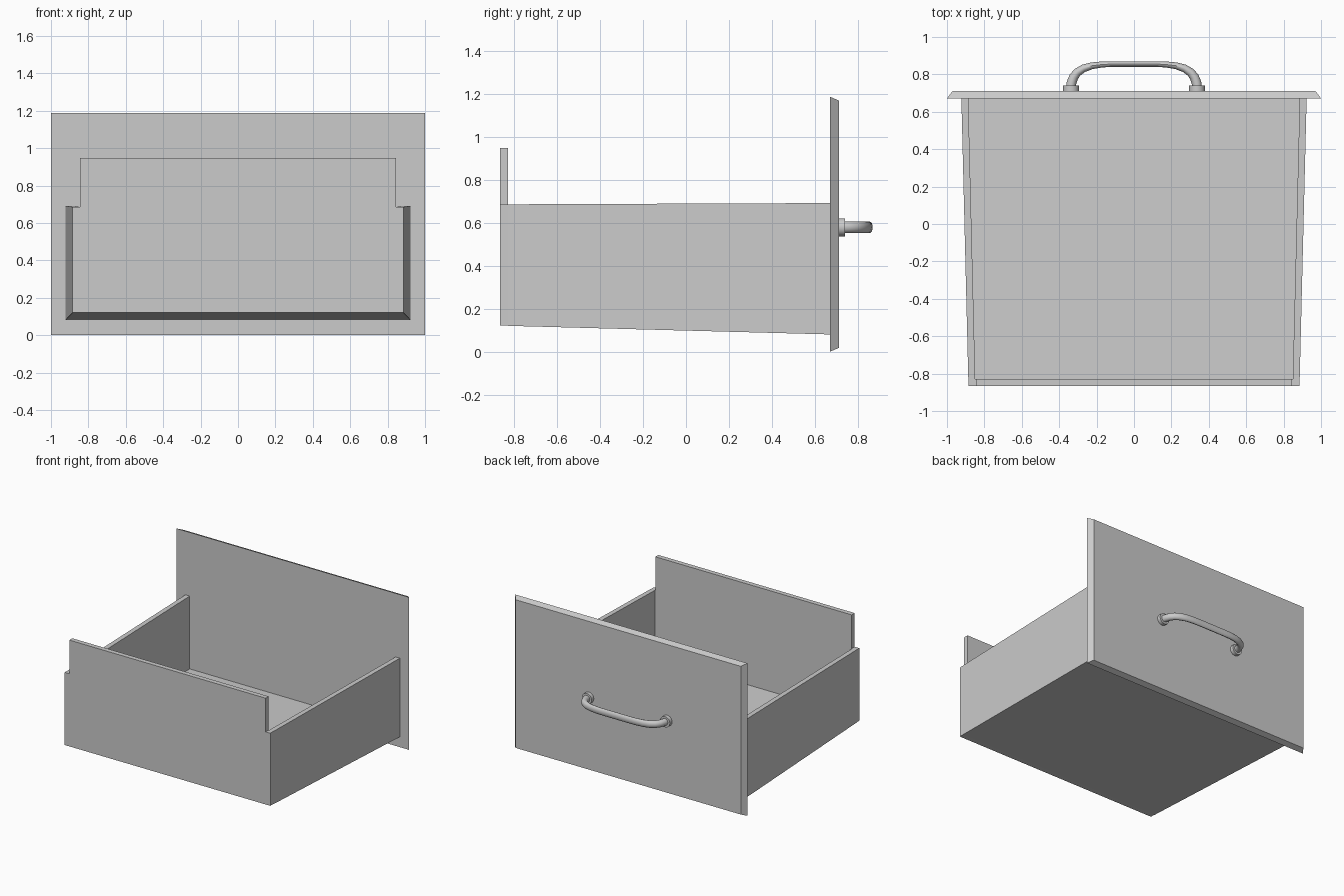
import bpy, bmesh
from math import cos, sin, pi
from mathutils import Vector

if "Cube" in bpy.data.objects:
    bpy.data.objects.remove(bpy.data.objects["Cube"])


def make_object(name, bm):
    bmesh.ops.recalc_face_normals(bm, faces=bm.faces)
    mesh = bpy.data.meshes.new(name)
    bm.to_mesh(mesh)
    bm.free()
    obj = bpy.data.objects.new(name, mesh)
    bpy.context.collection.objects.link(obj)
    return obj


def loft(name, rings):
    """Skin equal-length closed rings and cap both ends."""
    bm = bmesh.new()
    loops = [[bm.verts.new(p) for p in ring] for ring in rings]
    n = len(loops[0])
    for a, b in zip(loops, loops[1:]):
        for i in range(n):
            bm.faces.new((a[i], a[(i + 1) % n], b[(i + 1) % n], b[i]))
    bm.faces.new(loops[0])
    bm.faces.new(loops[-1])
    return make_object(name, bm)


def rect(x0, x1, z0, z1, y):
    return [(x0, y, z0), (x1, y, z0), (x1, y, z1), (x0, y, z1)]


BACK, INNER, FACE, OUTER = -0.867, -0.83, 0.672, 0.712
WALL = 0.037


def taper(y):
    """Half width, underside and rim height of the box at depth y."""
    t = (y - BACK) / (FACE - BACK)
    return 0.885 + 0.038 * t, 0.121 - 0.041 * t, 0.686 + 0.006 * t


# Face panel with chamfered outer edges
loft("face_panel", [rect(-1, 1, 0, 1.187, FACE),
                    rect(-0.97, 0.97, 0.017, 1.17, OUTER)])

# Tapered side walls
for side, label in ((-1, "left"), (1, "right")):
    rings = []
    for y in (INNER, FACE):
        w, low, rim = taper(y)
        rings.append(rect(side * (w - WALL), side * w, low, rim, y))
    loft(label + "_side", rings)

# Sloping floor between the side walls
rings = []
for y in (INNER, FACE):
    w, low, rim = taper(y)
    rings.append(rect(-w + WALL, w - WALL, low, low + 0.045, y))
loft("floor", rings)

# Stepped back board, narrower above the rim
outline = [(0.885, 0.121), (0.885, 0.686), (0.845, 0.686), (0.845, 0.948)]
outline += [(-x, z) for x, z in reversed(outline)]
loft("back_board", [[(x, y, z) for x, z in outline] for y in (BACK, INNER)])

# Bow handle: oval section that flattens towards the middle
HZ = 0.579
half = [(-0.337, 0.735, 0.026), (-0.334, 0.755, 0.026), (-0.323, 0.785, 0.025),
        (-0.303, 0.811, 0.023), (-0.270, 0.832, 0.021), (-0.225, 0.846, 0.018),
        (-0.170, 0.853, 0.016), (-0.120, 0.855, 0.015)]
path = half + [(-x, y, r) for x, y, r in reversed(half)]
rings = []
for i, (x, y, r) in enumerate(path):
    a, b = path[max(i - 1, 0)], path[min(i + 1, len(path) - 1)]
    d = Vector((b[0] - a[0], b[1] - a[1])).normalized()
    if i in (0, len(path) - 1):
        d = Vector((0, 1 if i == 0 else -1))
    rings.append([(x - d.y * r * cos(t), y + d.x * r * cos(t), HZ + 0.027 * sin(t))
                  for t in (2 * pi * k / 16 for k in range(16))])
smooth = [loft("handle", rings)]

# Round mounting collars
for side, label in ((-1, "left"), (1, "right")):
    bpy.ops.mesh.primitive_cylinder_add(
        vertices=24, radius=0.042, depth=0.03,
        location=(side * 0.337, 0.725, HZ), rotation=(pi / 2, 0, 0))
    collar = bpy.context.object
    collar.name = label + "_handle_collar"
    smooth.append(collar)

for obj in smooth:
    bpy.ops.object.select_all(action='DESELECT')
    obj.select_set(True)
    bpy.context.view_layer.objects.active = obj
    bpy.ops.object.shade_smooth_by_angle()
